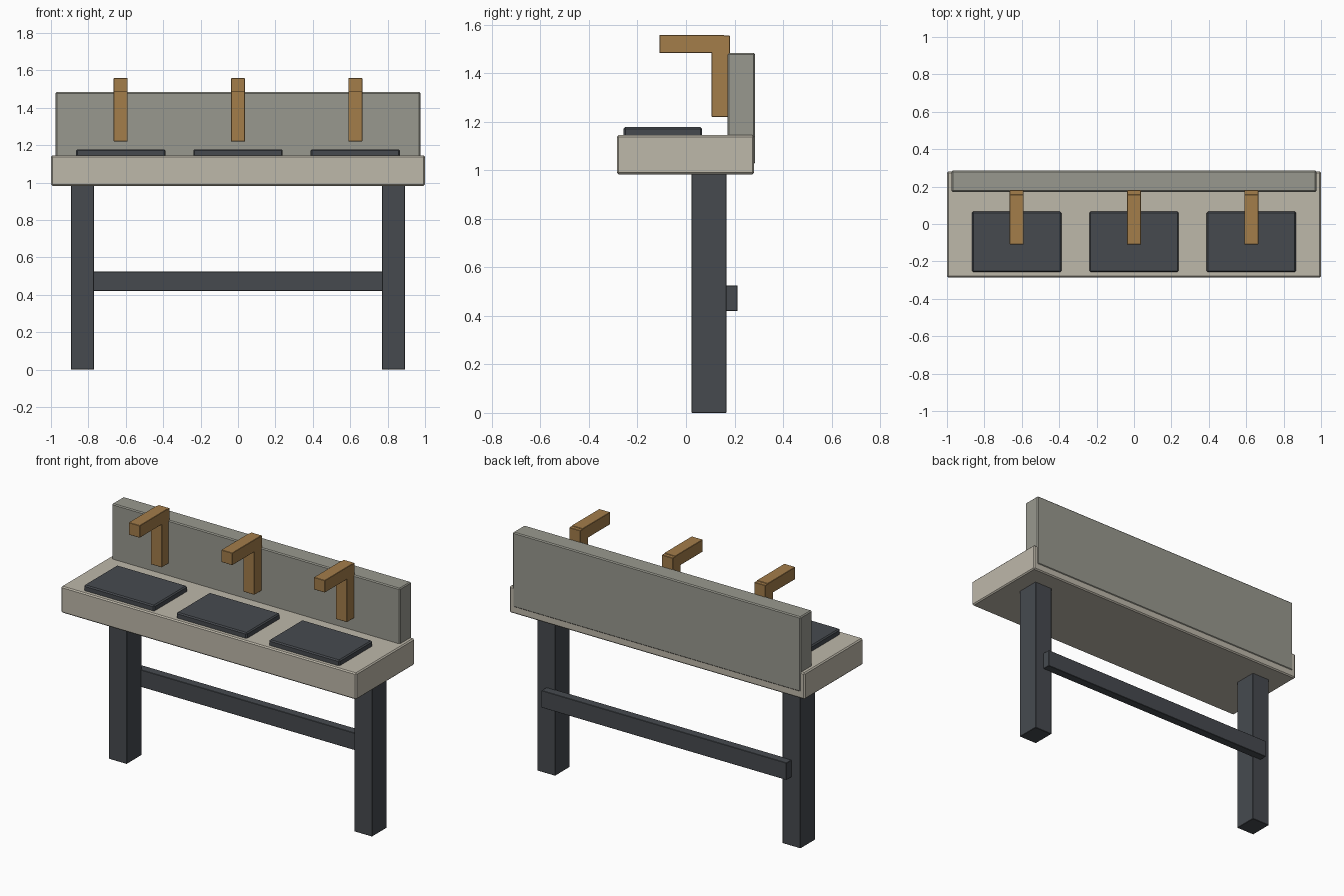
import bpy

if "Cube" in bpy.data.objects:
    bpy.data.objects.remove(bpy.data.objects["Cube"])


def material(name, rgb):
    m = bpy.data.materials.new(name)
    lin = [((c / 255 + 0.055) / 1.055) ** 2.4 for c in rgb]
    m.diffuse_color = (*lin, 1)
    m.use_nodes = True
    m.node_tree.nodes["Principled BSDF"].inputs["Base Color"].default_value = m.diffuse_color
    return m


STONE = material("pale stone", (190, 184, 170))
GREY = material("warm grey", (153, 153, 143))
DARK = material("dark slate", (70, 74, 79))
BRASS = material("brass", (163, 125, 74))


def box(name, x, y, z, mat, bevel=0.0):
    """Box from (min, max) ranges, with an optional small edge bevel."""
    bpy.ops.mesh.primitive_cube_add(
        size=1, location=[(a + b) / 2 for a, b in (x, y, z)])
    ob = bpy.context.object
    ob.name = name
    ob.scale = [b - a for a, b in (x, y, z)]
    bpy.ops.object.transform_apply(location=False, rotation=False, scale=True)
    ob.data.materials.append(mat)
    if bevel:
        mod = ob.modifiers.new("edge", "BEVEL")
        mod.width = bevel
        mod.segments = 1
    return ob


# Counter and the splashback overlapping its rear face
box("counter", (-1, 1), (-0.285, 0.281), (0.983, 1.145), STONE, 0.007)
box("splashback", (-0.975, 0.975), (0.172, 0.285), (1.025, 1.483), GREY, 0.006)

# Basins and wall taps
for i, cx in enumerate((-0.627, 0, 0.627), 1):
    box(f"basin_{i}", (cx - 0.239, cx + 0.239), (-0.257, 0.066),
        (1.10, 1.178), DARK, 0.007)
    tx = (cx - 0.0375, cx + 0.0375)
    box(f"tap_post_{i}", tx, (0.105, 0.181), (1.22, 1.555), BRASS, 0.002)
    box(f"tap_spout_{i}", tx, (-0.109, 0.158), (1.483, 1.558), BRASS, 0.002)

# Legs and the rail fixed behind them
for side, s in (("left", -1), ("right", 1)):
    box(f"{side}_leg", tuple(sorted((s * 0.77, s * 0.892))), (0.023, 0.166),
        (0, 0.99), DARK, 0.002)
box("rear_rail", (-0.83, 0.83), (0.16, 0.213), (0.42, 0.525), DARK, 0.002)
